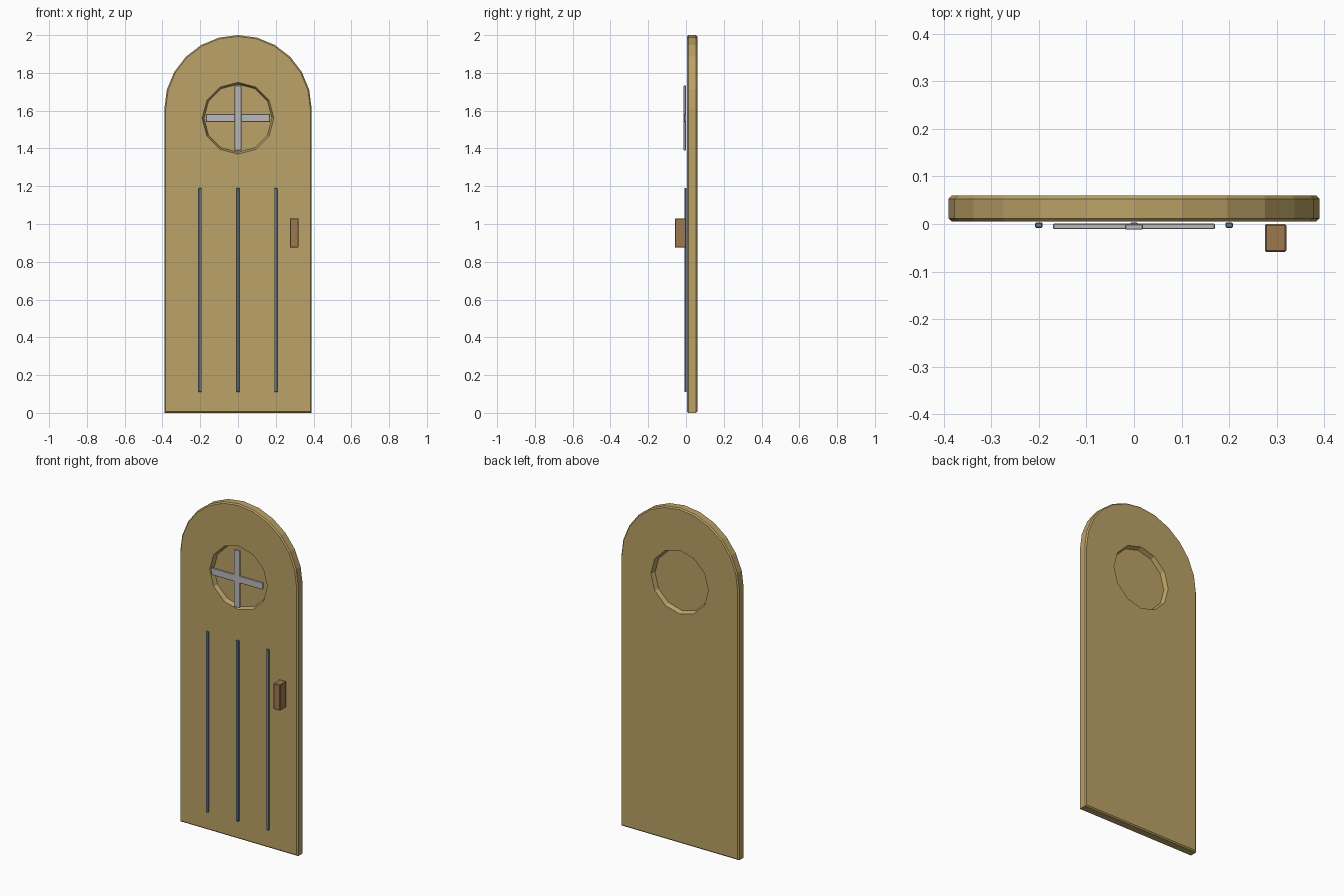
import bpy, bmesh, math
from mathutils import Vector

cube = bpy.data.objects.get("Cube")
if cube:
    bpy.data.objects.remove(cube, do_unlink=True)


def make_material(name, color):
    mat = bpy.data.materials.new(name)
    mat.use_nodes = True
    mat.diffuse_color = (*color, 1)
    bsdf = next(n for n in mat.node_tree.nodes if n.type == 'BSDF_PRINCIPLED')
    bsdf.inputs["Base Color"].default_value = (*color, 1)
    return mat


wood = make_material("pale wood", (0.50, 0.36, 0.135))
steel = make_material("blue grey metal", (0.14, 0.20, 0.29))
silver = make_material("light grey", (0.50, 0.48, 0.48))
brown = make_material("brown wood", (0.34, 0.19, 0.08))


def add_object(name, bm, mat):
    bmesh.ops.recalc_face_normals(bm, faces=bm.faces)
    mesh = bpy.data.meshes.new(name)
    bm.to_mesh(mesh)
    bm.free()
    mesh.materials.append(mat)
    obj = bpy.data.objects.new(name, mesh)
    bpy.context.collection.objects.link(obj)
    return obj


def box(name, low, high, mat, bevel=0.0):
    low, high = Vector(low), Vector(high)
    bm = bmesh.new()
    bmesh.ops.create_cube(bm, size=1)
    for v in bm.verts:
        v.co = (low + high) / 2 + v.co * (high - low)
    if bevel:
        bmesh.ops.bevel(bm, geom=bm.edges[:], offset=bevel, segments=1, affect='EDGES')
    return add_object(name, bm, mat)


# Arched slab with chamfered rim and a round recess on each face
HALF, ARCH_Z, FRONT, BACK, CHAMFER = 0.39, 1.61, 0.005, 0.06, 0.007
WINDOW_Z, WINDOW_R, SIDES = 1.56, 0.19, 12


def arch(bm, y, inset):
    r = HALF - inset
    pts = [(-r, inset), (r, inset)]
    for i in range(13):
        a = math.pi * i / 12
        pts.append((r * math.cos(a), ARCH_Z + r * math.sin(a)))
    return [bm.verts.new((x, y, z)) for x, z in pts]


def ring(bm, y, r):
    angles = [math.tau * i / SIDES for i in range(SIDES)]
    return [bm.verts.new((r * math.cos(a), y, WINDOW_Z + r * math.sin(a))) for a in angles]


def skin(bm, a, b):
    for i in range(len(a)):
        j = (i + 1) % len(a)
        bm.faces.new((a[i], a[j], b[j], b[i]))


def loop_edges(bm, loop):
    return [bm.edges.get((v, loop[i - 1])) for i, v in enumerate(loop)]


bm = bmesh.new()
loops = [arch(bm, FRONT, CHAMFER), arch(bm, FRONT + CHAMFER, 0),
         arch(bm, BACK - CHAMFER, 0), arch(bm, BACK, CHAMFER)]
for a, b in zip(loops, loops[1:]):
    skin(bm, a, b)
for outline, y, depth in ((loops[0], FRONT, 0.025), (loops[3], BACK, -0.025)):
    rim = ring(bm, y, WINDOW_R)
    floor = ring(bm, y + depth, WINDOW_R - 0.01)
    skin(bm, rim, floor)
    bm.faces.new(floor)
    bmesh.ops.triangle_fill(bm, use_beauty=True, use_dissolve=False,
                            edges=loop_edges(bm, outline) + loop_edges(bm, rim))
add_object("door_slab", bm, wood)

# Window cross
box("window_bar_horizontal", (-0.17, -0.011, 1.54), (0.17, 0.001, 1.582), silver, 0.002)
box("window_bar_vertical", (-0.019, -0.012, 1.39), (0.019, 0, 1.733), silver, 0.002)

# Plank grooves
for name, x in (("right", -0.2), ("middle", 0), ("left", 0.2)):
    box(f"plank_strip_{name}", (x - 0.008, -0.008, 0.11), (x + 0.008, 0.003, 1.19), steel, 0.002)

# Handle
box("handle", (0.275, -0.059, 0.875), (0.32, 0, 1.03), brown, 0.003)
